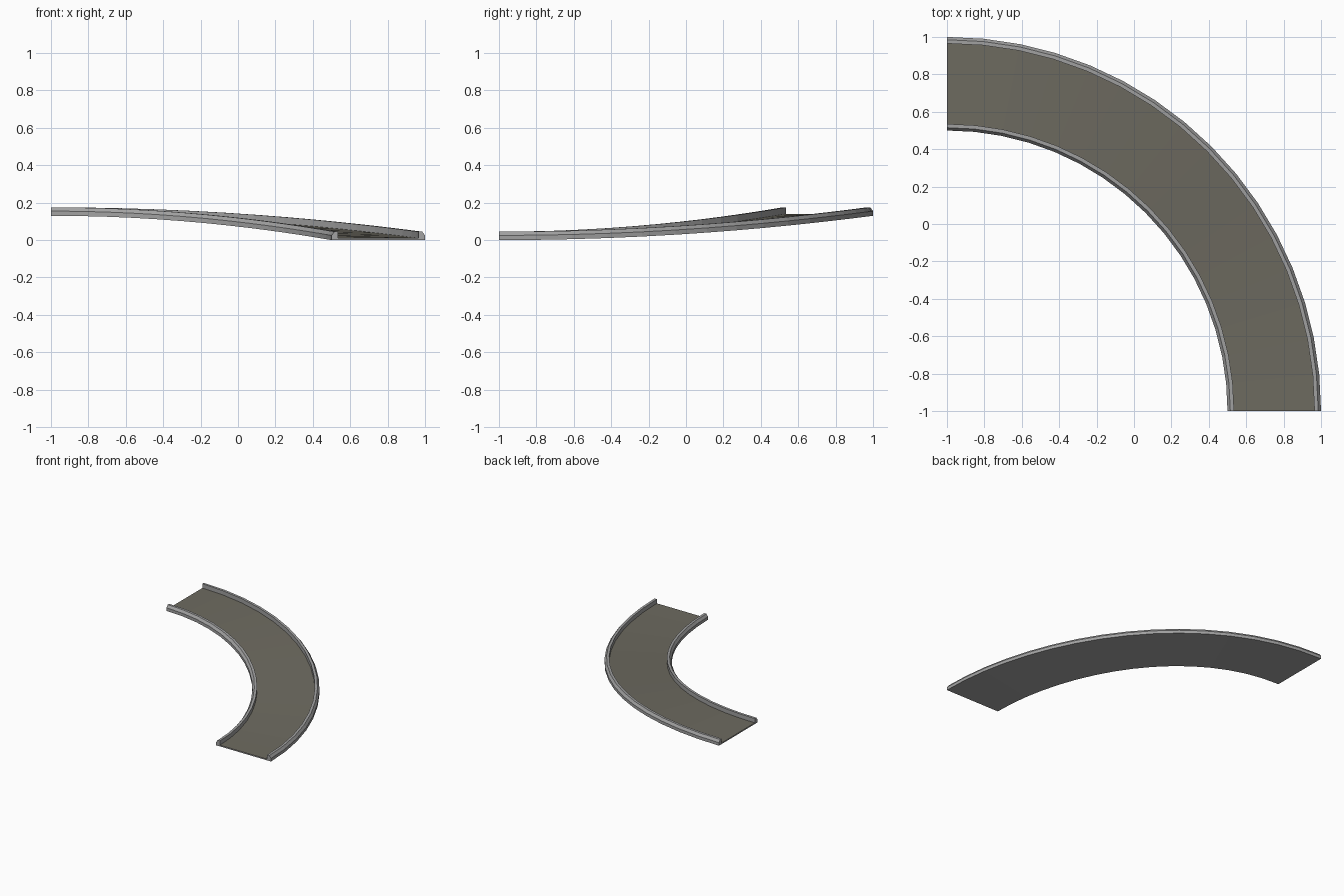
import bpy, bmesh, math

if "Cube" in bpy.data.objects:
    bpy.data.objects.remove(bpy.data.objects["Cube"])

SEGMENTS = 16      # facets along the quarter turn
RISE = 0.13        # height gained along the bend
CX, CY = -1.0, -1.0


def material(name, rgb):
    m = bpy.data.materials.new(name)
    m.diffuse_color = (*rgb, 1.0)
    m.use_nodes = True
    m.node_tree.nodes["Principled BSDF"].inputs["Base Color"].default_value = m.diffuse_color
    return m


grey = material("rail grey", (0.36, 0.36, 0.36))
deck_colour = material("road brown grey", (0.155, 0.147, 0.118))


def sweep(name, profile, base_mat, deck_edge=None):
    """Sweep a closed (radius, height) profile around the rising bend."""
    bm = bmesh.new()
    rings = []
    for i in range(SEGMENTS + 1):
        a = math.pi / 2 * i / SEGMENTS
        lift = RISE * math.sin(a) ** 2
        rings.append([bm.verts.new((CX + r * math.cos(a), CY + r * math.sin(a), z + lift))
                      for r, z in profile])
    n = len(profile)
    for a, b in zip(rings, rings[1:]):
        for j in range(n):
            k = (j + 1) % n
            f = bm.faces.new((a[j], a[k], b[k], b[j]))
            f.material_index = 1 if j == deck_edge else 0
    bm.faces.new(rings[0])
    bm.faces.new(rings[-1])
    bmesh.ops.recalc_face_normals(bm, faces=bm.faces)
    mesh = bpy.data.meshes.new(name)
    bm.to_mesh(mesh)
    bm.free()
    mesh.materials.append(base_mat)
    mesh.materials.append(deck_colour)
    ob = bpy.data.objects.new(name, mesh)
    bpy.context.collection.objects.link(ob)
    return ob


# Curved channel: grey underside and chamfered rails, brown deck on the floor
sweep("curved_ramp", [
    (1.5, 0.0), (2.0, 0.0),                          # underside
    (2.0, 0.025), (1.985, 0.045), (1.965, 0.045),    # outer rail
    (1.965, 0.01), (1.535, 0.01),                    # deck
    (1.535, 0.045), (1.515, 0.045), (1.5, 0.025),    # inner rail
], grey, deck_edge=5)
